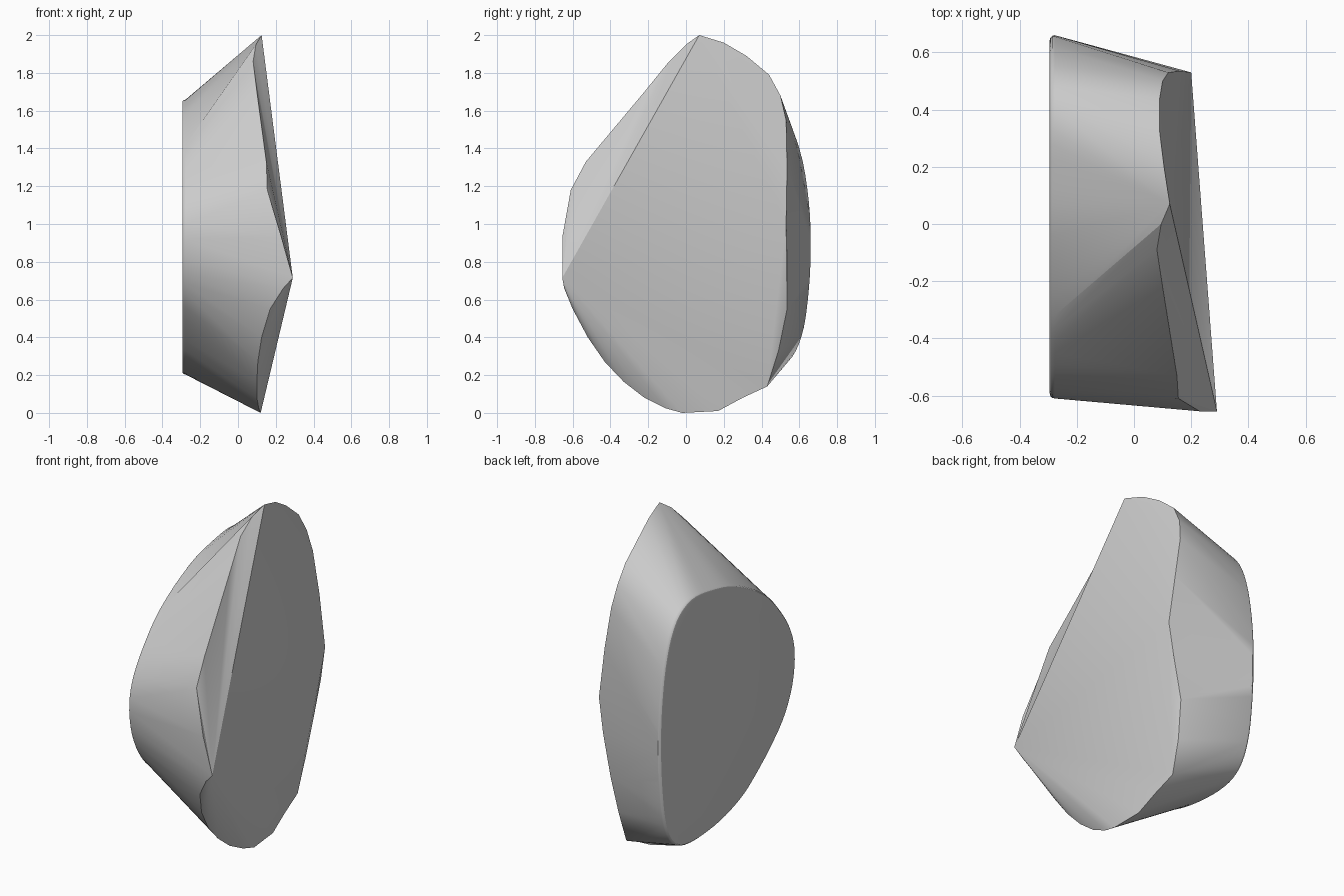
import bpy
import bmesh
import math
from mathutils import Vector
from mathutils.geometry import interpolate_bezier

default_cube = bpy.data.objects.get("Cube")
if default_cube:
    bpy.data.objects.remove(default_cube, do_unlink=True)

# Single stone grey material
stone = bpy.data.materials.new("stone_grey")
stone.use_nodes = True
stone.diffuse_color = (0.6, 0.6, 0.6, 1)
stone.node_tree.nodes["Principled BSDF"].inputs["Base Color"].default_value = stone.diffuse_color

BACK_X = -0.295
EDGE_RADIUS = 0.018

# Smooth oval outline of the flat side, as y and z, clockwise from the top
OVAL = [(-.04, 1.58), (.18, 1.64), (.37, 1.655), (.51, 1.58), (.6, 1.4), (.65, 1.12),
        (.66, .85), (.645, .6), (.61, .4), (.54, .27), (.42, .21), (.2, .21), (0, .25),
        (-.18, .33), (-.46, .56), (-.57, .73), (-.61, .92), (-.585, 1.08),
        (-.49, 1.24), (-.32, 1.42)]

# Broken rim of the chipped side, clockwise from the upper tip
TIP = (.125, .07, 2)
HEEL = (.2, .53, 1)
FOOT = (.09, .43, .14)
APEX = (.29, -.655, .715)
UPPER_BACK = [(.105, .2, 1.96), (.09, .32, 1.89), (.09, .44, 1.79), (.1, .5, 1.68),
              (.12, .53, 1.55), (.16, .535, 1.3)]
LOWER_BACK = [(.17, .535, .8), (.12, .535, .55), (.1, .49, .33)]
UNDERSIDE = [(.1, .3, .08), (.11, .17, .01), (.12, -.02, 0), (.11, -.11, .025),
             (.1, -.22, .08), (.1, -.33, .165), (.105, -.43, .27), (.125, -.52, .4),
             (.17, -.6, .55), (.24, -.645, .66)]
FRONT = [(.23, -.655, .93), (.155, -.61, 1.18), (.15, -.53, 1.33), (.1, -.22, 1.7),
         (.08, -.09, 1.86), (.095, 0, 1.95)]


def smooth_loop(points, steps):
    """Round a closed outline with a curve through all its points."""
    pts = [Vector((0, y, z)) for y, z in points]
    count = len(pts)
    result = []
    for i in range(count):
        before, start, end, after = (pts[(i + k) % count] for k in (-1, 0, 1, 2))
        span = (end - start).length / 3
        handle_a = start + (end - before).normalized() * span
        handle_b = end - (after - start).normalized() * span
        result += interpolate_bezier(start, handle_a, handle_b, end, steps + 1)[:-1]
    return result


def make_ring(bm, outline, x, inset):
    """Place the outline at depth x, drawn in along its own normals."""
    ring = []
    for i, point in enumerate(outline):
        tangent = (outline[(i + 1) % len(outline)] - outline[i - 1]).normalized()
        inward = Vector((0, tangent.z, -tangent.y))
        ring.append(bm.verts.new(Vector((x, point.y, point.z)) + inward * inset))
    return ring


def turns_first(a, a_next, b, b_next):
    """True when edge a comes before edge b in the clockwise sweep."""
    da, db = a_next.co - a.co, b_next.co - b.co
    return da.y * db.z - da.z * db.y < 0


def stretch_skin(bm, first, second):
    """Join two unequal loops with triangles, matching edge directions."""
    i = j = 0
    n, m = len(first), len(second)
    while i < n or j < m:
        a, a_next = first[i % n], first[(i + 1) % n]
        b, b_next = second[j % m], second[(j + 1) % m]
        if j == m or (i < n and turns_first(a, a_next, b, b_next)):
            bm.faces.new((a, a_next, b))
            i += 1
        else:
            bm.faces.new((a, b_next, b))
            j += 1


def fan(bm, hub, chain):
    """Spread triangles from one corner along a chain of vertices."""
    for a, b in zip(chain, chain[1:]):
        bm.faces.new((hub, a, b))


bm = bmesh.new()
outline = smooth_loop(OVAL, 4)

# Flat side with its rounded edge
rings = []
for step in range(4):
    angle = math.pi / 2 * step / 3
    inset = EDGE_RADIUS * (1 - math.sin(angle))
    depth = BACK_X + EDGE_RADIUS * (1 - math.cos(angle))
    rings.append(make_ring(bm, outline, depth, inset))
for low, high in zip(rings, rings[1:]):
    for i in range(len(low)):
        k = (i + 1) % len(low)
        bm.faces.new((low[i], low[k], high[k], high[i]))
bm.faces.new(rings[0])

# Curved side wall
tip, heel, foot, apex = (bm.verts.new(p) for p in (TIP, HEEL, FOOT, APEX))
upper_back, lower_back, underside, front = (
    [bm.verts.new(p) for p in part] for part in (UPPER_BACK, LOWER_BACK, UNDERSIDE, FRONT))
rim = [tip, *upper_back, heel, *lower_back, foot, *underside, apex, *front]
stretch_skin(bm, rings[-1], rim)

# Chipped side: one large facet with smaller ones falling away around it
fan(bm, apex, [*front, tip, heel, foot, *underside])
fan(bm, tip, [*upper_back, heel])
fan(bm, heel, [*lower_back, foot])

bmesh.ops.recalc_face_normals(bm, faces=bm.faces[:])
mesh = bpy.data.meshes.new("stone_chunk")
bm.to_mesh(mesh)
bm.free()
mesh.materials.append(stone)
chunk = bpy.data.objects.new("stone_chunk", mesh)
bpy.context.collection.objects.link(chunk)
bpy.ops.object.select_all(action="DESELECT")
chunk.select_set(True)
bpy.context.view_layer.objects.active = chunk
bpy.ops.object.shade_smooth_by_angle(angle=math.radians(30))
